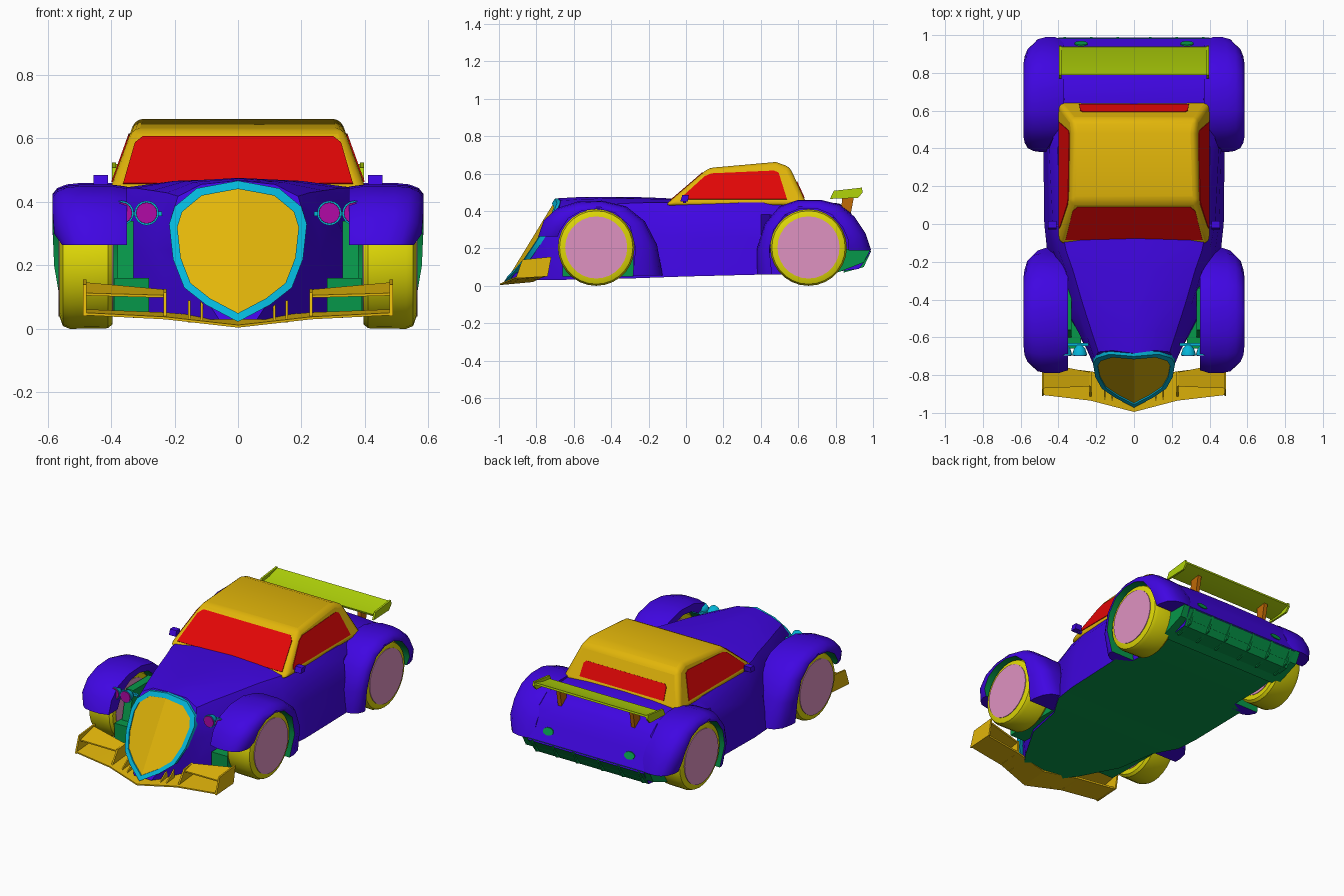
import bpy, bmesh
from math import cos, sin, tau, radians
from mathutils import Vector

if "Cube" in bpy.data.objects:
    bpy.data.objects.remove(bpy.data.objects["Cube"])

def material(name, r, g, b):
    m = bpy.data.materials.new(name)
    colour = [(c / 255) ** 2.2 for c in (r, g, b)] + [1]
    m.diffuse_color = colour
    m.use_nodes = True
    m.node_tree.nodes["Principled BSDF"].inputs["Base Color"].default_value = colour
    return m

GOLD = material("gold", 225, 180, 18)
BLUE = material("violet blue", 66, 14, 225)
RED = material("red", 225, 15, 15)
YELLOW = material("yellow", 222, 215, 15)
PINK = material("pink", 222, 145, 192)
LIME = material("lime", 175, 210, 18)
ORANGE = material("brown orange", 190, 105, 15)
GREEN = material("green", 15, 150, 75)
CYAN = material("cyan", 12, 180, 215)
MAGENTA = material("magenta", 175, 18, 165)
parts = []

def loft(name, rings, mats, mirror=False, loop=False, rule=None):
    """Skin a list of closed rings; rule(segment) gives the material slot."""
    bm = bmesh.new()
    rows = [[bm.verts.new(p) for p in ring] for ring in rings]
    n = len(rows[0])
    for a, b in zip(rows, rows[1:] + rows[:1] if loop else rows[1:]):
        for k in range(n):
            f = bm.faces.new((a[k], a[(k + 1) % n], b[(k + 1) % n], b[k]))
            f.material_index = rule(k) if rule else 0
    if not loop:
        bm.faces.new(rows[0][::-1])
        bm.faces.new(rows[-1])
    bmesh.ops.recalc_face_normals(bm, faces=bm.faces)
    me = bpy.data.meshes.new(name)
    bm.to_mesh(me)
    bm.free()
    for m in mats:
        me.materials.append(m)
    ob = bpy.data.objects.new(name, me)
    bpy.context.collection.objects.link(ob)
    if mirror:
        ob.modifiers.new("Mirror", "MIRROR").use_mirror_merge = False
    parts.append(ob)
    return ob

def prism(name, side, x0, x1, mat, mirror=True):
    return loft(name, [[(x, y, z) for y, z in side] for x in (x0, x1)], [mat], mirror)

def box(name, x, y, z, mat, mirror=True):
    return prism(name, [(y[0], z[0]), (y[1], z[0]), (y[1], z[1]), (y[0], z[1])], *x, mat, mirror)

def pane(name, pts, normal, mirror=False):
    off = Vector(normal).normalized() * 0.004
    return loft(name, [[Vector(p) + off * s for p in pts] for s in (1, -1)], [RED], mirror)

def lathe_x(name, profile, y, z, mat, n=28):
    rings = [[(x, y + r * cos(tau * k / n), z + r * sin(tau * k / n)) for k in range(n)]
             for x, r in profile]
    return loft(name, rings, [mat], True)

def lathe_y(name, profile, x, z, mat, n=16):
    rings = [[(x + r * cos(tau * k / n), y, z + r * sin(tau * k / n)) for k in range(n)]
             for y, r in profile]
    return loft(name, rings, [mat], True)

# Body: y, top, bottom, crown drop, belt / middle / floor half widths, slant
stations = [
    (-.685, .468, .03, .05, .21, .2, .06, .61),
    (-.58, .474, .03, .045, .25, .26, .2, .45),
    (-.44, .476, .035, .04, .3, .35, .33, .25),
    (-.25, .474, .04, .03, .36, .375, .375, .1),
    (-.14, .47, .045, .025, .4, .43, .46, 0),
    (0, .462, .05, .02, .43, .45, .475, 0),
    (.4, .46, .06, .015, .45, .46, .48, 0),
    (.45, .46, .06, .015, .43, .39, .39, 0),
    (.66, .457, .06, .015, .41, .39, .39, 0),
    (.82, .44, .09, .015, .42, .39, .39, -.3),
    (.88, .395, .18, .02, .42, .4, .4, -.5)]

def section(y, top, bot, d, w, m, b, s):
    half = [(.55 * w, top - d / 4), (.9 * w, top - d), (w, top - d - .065),
            (m, (top + bot) / 2), (b, bot)]
    full = [(0, top)] + half + [(-x, z) for x, z in reversed(half)]
    return [(x, y - s * (top - z) + .33 * max(s, 0) * abs(x), z) for x, z in full]

loft("body", [section(*s) for s in stations], [BLUE, GREEN], rule=lambda k: int(k == 5))

# Fenders: solid arches between an outer and an inner side curve
def fender(name, outer, inner, xin):
    rings = []
    for i, (o, n) in enumerate(zip(outer, inner)):
        xo = .585 - .03 * abs(2 * i / (len(outer) - 1) - 1) ** 6
        shape = [(xin, 0), (xin, .85), (xin + .05, 1), (xo - .09, 1), (xo - .045, .9),
                 (xo - .015, .65), (xo, .25), (xo, 0)]
        rings.append([(x, n[0] + (o[0] - n[0]) * t, n[1] + (o[1] - n[1]) * t) for x, t in shape])
    loft(name, rings, [BLUE, GREEN], True, rule=lambda k: int(k == 7))

fender("front_fender",
       [(-.79, .265), (-.76, .35), (-.69, .415), (-.58, .45), (-.45, .455), (-.32, .425),
        (-.22, .345), (-.155, .22), (-.125, .055)],
       [(-.685, .265), (-.67, .3), (-.63, .36), (-.56, .4), (-.47, .412), (-.38, .39),
        (-.3, .32), (-.27, .2), (-.285, .055)], .35)
fender("rear_fender",
       [(.38, .06), (.38, .2), (.42, .33), (.5, .425), (.6, .46), (.72, .46), (.82, .435),
        (.9, .37), (.96, .28), (.99, .19)],
       [(.46, .06), (.445, .2), (.47, .3), (.53, .38), (.61, .413), (.7, .413), (.78, .38),
        (.84, .31), (.865, .25), (.868, .19)], .37)

# Wheels
for name, y in (("front", -.48), ("rear", .655)):
    lathe_x(name + "_tyre", [(.395, .165), (.395, .19), (.41, .203), (.53, .205), (.552, .196),
                             (.562, .168)], y, .205, YELLOW)
    lathe_x(name + "_wheel_disc", [(.392, .16), (.566, .166)], y, .205, PINK)

# Wheel arch liner and front suspension
box("front_suspension", (.28, .39), (-.66, -.28), (.05, .16), GREEN)
prism("front_liner", [(-.6, .16), (-.3, .16), (-.34, .34), (-.56, .34)], .33, .38, GREEN)

# Grille: ridged shield with a rim
shield = [(0, .467), (.13, .443), (.2, .385), (.217, .33), (.205, .22), (.17, .13),
          (.1, .075), (0, .022)]

def on_grille(x, z, k=1.0, lift=0.0):
    x, z = x * k, .25 + (z - .25) * k
    return (x, -.69 - (.465 - z) * .61 + .2 * abs(x) - lift, z)

outline = shield + [(-x, z) for x, z in shield[-2:0:-1]]
loft("grille_rim", [[on_grille(x, z, k, h) for k, h in ((1, -.02), (1, .012), (.88, .012), (.88, -.02))]
                    for x, z in outline], [CYAN], loop=True)
loft("grille", [[on_grille(x, z, .89, h) for x, z in shield] for h in (.004, -.01)], [GOLD], True)

# Headlights
for x in (.288, .367):
    lathe_y("headlight_shell", [(-.64, .012), (-.66, .03), (-.69, .039), (-.695, .039)], x, .365, CYAN)
    lathe_y("headlight_lens", [(-.688, .034), (-.7, .033)], x, .365, MAGENTA)
box("headlight_bracket", (.24, .4), (-.645, -.63), (.355, .37), CYAN)

# Cabin with window panes
def cabin_x(z):
    return .4 - .36 * (z - .45)

roof = [(-.113, .43), (.12, .63), (.48, .662), (.555, .635), (.649, .43)]
cabin = loft("cabin", [[(s * cabin_x(z), y, z) for y, z in roof] for s in (1, -1)], [GOLD])
bevel = cabin.modifiers.new("Bevel", "BEVEL")
bevel.width, bevel.segments = .025, 3

def screen(name, half, y0, slope, normal):
    pts = half + [(-x, z) for x, z in reversed(half)]
    pane(name, [(x, y0 + (z - .43) * slope, z) for x, z in pts], normal)

screen("windshield", [(.362, .457), (.325, .585), (.3, .605)], -.113, 1.165, (0, -.65, .76))
screen("rear_window", [(.29, .468), (.285, .54), (.27, .555)], .649, -.4585, (0, .91, .42))
pane("side_window", [(cabin_x(z), y, z) for y, z in
                     [(-.025, .462), (-.01, .485), (.1, .585), (.135, .6), (.47, .615), (.495, .605), (.54, .462)]],
     (.94, 0, .34), True)

# Rear wing
prism("wing_blade", [(.795, .475), (.87, .483), (.94, .508), (.938, .52), (.86, .497), (.79, .488)],
      -.39, .39, LIME, False)
prism("wing_end_plate", [(.77, .465), (.92, .47), (.945, .5), (.94, .525), (.79, .508)], .385, .397, LIME)
prism("wing_support", [(.83, .4), (.88, .38), (.9, .488), (.835, .478)], .24, .265, ORANGE)

# Rear diffuser and lamps
prism("diffuser", [(.78, .06), (.86, .09), (.95, .125), (.985, .19), (.78, .2)], -.44, .44, GREEN, False)
for x in (.08, .22, .36):
    prism("diffuser_fin", [(.84, .07), (.95, .1), (.99, .185), (.9, .185)], x, x + .012, GREEN)
loft("rear_lamp", [[(.28 + .035 * cos(tau * k / 16), 1.0775 - .5 * (.25 + .02 * sin(tau * k / 16)) + h,
                     .25 + .02 * sin(tau * k / 16)) for k in range(16)] for h in (-.005, .006)],
     [GREEN], True)

# Front splitter: lower plate, upper flap, end plates and small fins
def blade(name, spans):
    loft(name, [[(x, yf, zf), (x, yb, zb), (x, yb, zb + .012), (x, yf, zf + .008)]
                for x, yf, yb, zf, zb in spans], [GOLD], True)

blade("splitter_plate", [(0, -.995, -.82, .004, .02), (.23, -.935, -.78, .03, .04),
                         (.485, -.905, -.75, .043, .05)])
blade("splitter_flap", [(.23, -.86, -.785, .098, .112), (.485, -.87, -.735, .105, .135)])
prism("splitter_end_plate", [(-.91, .04), (-.74, .05), (-.72, .155), (-.875, .14)], .478, .488, GOLD)
prism("splitter_inner_plate", [(-.92, .03), (-.78, .04), (-.78, .125), (-.86, .115)], .225, .235, GOLD)
for x in (.11, .15):
    prism("splitter_fin", [(-.95, .02), (-.85, .03), (-.85, .09), (-.89, .06)], x, x + .008, GOLD)

# Door mirrors
prism("mirror", [(-.03, .452), (.01, .452), (.015, .485), (-.02, .485)], .41, .455, BLUE)
box("mirror_stalk", (.36, .42), (-.015, .0), (.442, .46), BLUE)

# Smooth shading with sharp creases
bpy.ops.object.select_all(action="DESELECT")
for ob in parts:
    ob.select_set(True)
bpy.context.view_layer.objects.active = parts[0]
bpy.ops.object.shade_smooth_by_angle(angle=radians(35))
